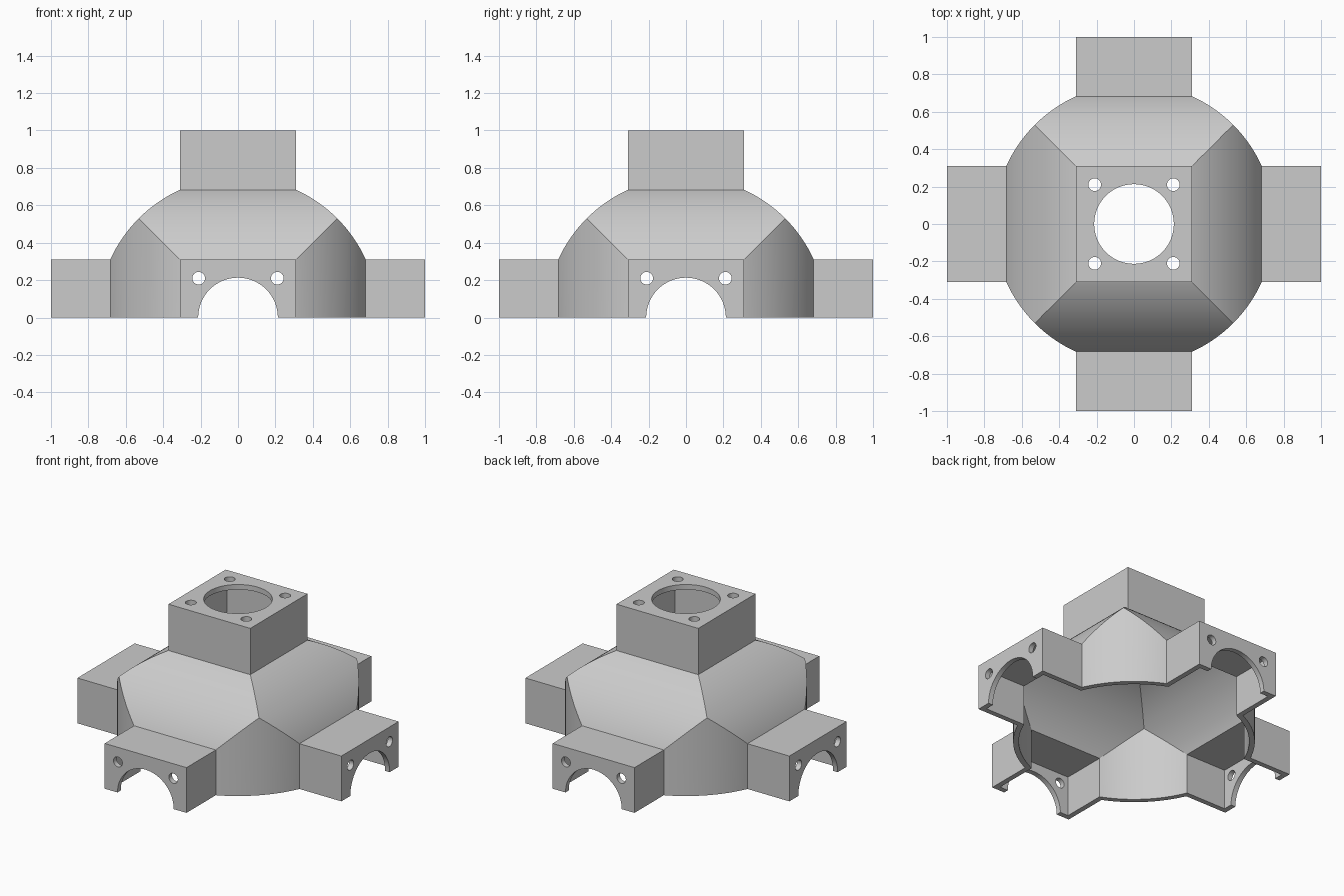
import bpy
import bmesh
import itertools
import math
from mathutils import Matrix, Vector

RADIUS = 0.75      # three crossing cylinders forming the hub
ARM = 0.31         # half width of the square arms
REACH = 1.0        # distance from the hub centre to an arm end
WALL = 0.035
BORE = 0.213
SCREW = 0.034
SCREW_OFFSET = 0.21
ARC_STEPS = 20

old = bpy.data.objects.get("Cube")
if old:
    bpy.data.objects.remove(old, do_unlink=True)

# Rotations that turn the z axis onto each main axis
AXES = [
    Matrix.Identity(4),
    Matrix.Rotation(math.pi / 2, 4, "X"),
    Matrix.Rotation(math.pi / 2, 4, "Y"),
]


def make_object(name, bm):
    bmesh.ops.recalc_face_normals(bm, faces=bm.faces)
    mesh = bpy.data.meshes.new(name)
    bm.to_mesh(mesh)
    bm.free()
    obj = bpy.data.objects.new(name, mesh)
    bpy.context.collection.objects.link(obj)
    return obj


def hub(name, radius):
    """Common solid of three crossing cylinders, spanned by its seams."""
    bm = bmesh.new()
    for i in range(ARC_STEPS + 1):
        angle = math.pi / 4 * i / ARC_STEPS
        s, c = radius * math.sin(angle), radius * math.cos(angle)
        for base in ((s, s, c), (s, c, s), (c, s, s)):
            for signs in itertools.product((-1, 1), repeat=3):
                bm.verts.new([b * k for b, k in zip(base, signs)])
    bmesh.ops.remove_doubles(bm, verts=bm.verts, dist=0.0001)
    bmesh.ops.convex_hull(bm, input=bm.verts)
    loose = [v for v in bm.verts if not v.link_faces]
    bmesh.ops.delete(bm, geom=loose, context="VERTS")
    return make_object(name, bm)


def bar(name, half, reach, turn):
    """Square bar running through the centre along one axis."""
    bm = bmesh.new()
    size = Matrix.Diagonal((2 * half, 2 * half, 2 * reach, 1))
    bmesh.ops.create_cube(bm, size=1, matrix=turn @ size)
    return make_object(name, bm)


def rods(name, radius, segments, centres, turn):
    """Long round cutters parallel to one axis."""
    bm = bmesh.new()
    for x, y in centres:
        bmesh.ops.create_cone(
            bm, cap_ends=True, segments=segments, radius1=radius,
            radius2=radius, depth=3 * REACH,
            matrix=turn @ Matrix.Translation((x, y, 0)))
    return make_object(name, bm)


def combine(target, tool, operation):
    tool.hide_render = True
    mod = target.modifiers.new(operation.title(), "BOOLEAN")
    mod.operation = operation
    mod.solver = "EXACT"
    mod.object = tool
    bpy.context.view_layer.objects.active = target
    bpy.ops.object.modifier_apply(modifier=mod.name)
    bpy.data.objects.remove(tool, do_unlink=True)


# Solid outside: hub and crossing arms
shell = hub("hub_shell", RADIUS)
for turn in AXES:
    combine(shell, bar("arm", ARM, REACH, turn), "UNION")

# Hollow inside with thin end plates
combine(shell, hub("hub_cavity", RADIUS - WALL), "DIFFERENCE")
for turn in AXES:
    cavity = bar("arm_cavity", ARM - WALL, REACH - WALL, turn)
    combine(shell, cavity, "DIFFERENCE")

# Large bore and four screw holes in every end plate
corners = list(itertools.product((-SCREW_OFFSET, SCREW_OFFSET), repeat=2))
for turn in AXES:
    combine(shell, rods("bore", BORE, 64, [(0, 0)], turn), "DIFFERENCE")
    combine(shell, rods("screws", SCREW, 24, corners, turn), "DIFFERENCE")

# Open underside
bm = bmesh.new()
bmesh.ops.create_cube(bm, size=4, matrix=Matrix.Translation(Vector((0, 0, -2))))
combine(shell, make_object("lower_half", bm), "DIFFERENCE")

# Tidy mesh
bm = bmesh.new()
bm.from_mesh(shell.data)
bmesh.ops.remove_doubles(bm, verts=bm.verts, dist=0.00001)
bm.to_mesh(shell.data)
bm.free()

# Single grey colour
grey = bpy.data.materials.new("plain_grey")
grey.use_nodes = True
colour = (0.6, 0.6, 0.6, 1)
grey.diffuse_color = colour
grey.node_tree.nodes["Principled BSDF"].inputs["Base Color"].default_value = colour
shell.data.materials.clear()
shell.data.materials.append(grey)
for face in shell.data.polygons:
    face.material_index = 0

# Smooth curves, crisp seams
bpy.ops.object.select_all(action="DESELECT")
shell.select_set(True)
bpy.context.view_layer.objects.active = shell
bpy.ops.object.shade_smooth_by_angle(angle=math.radians(20))
